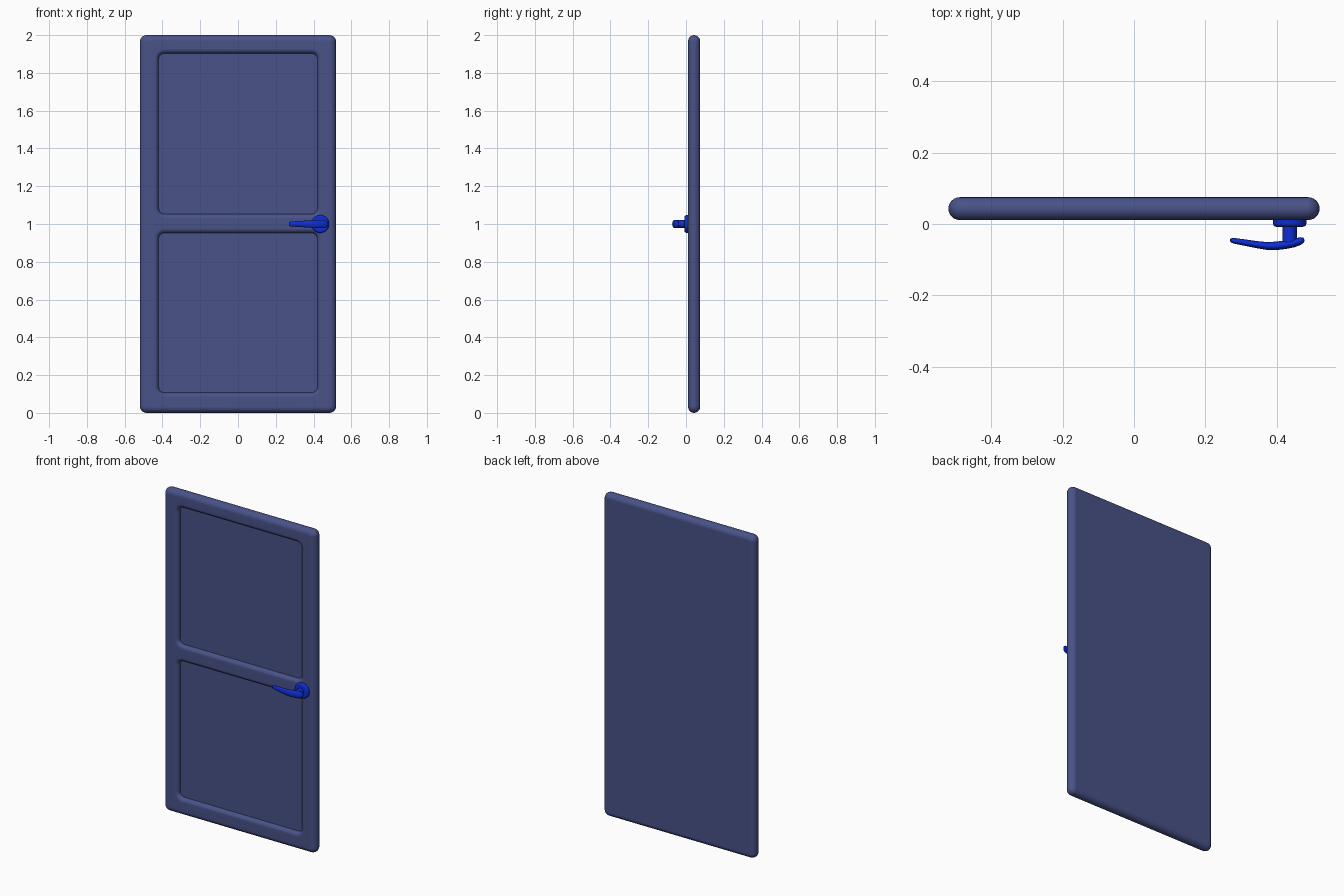
import bpy, bmesh
from math import sin, cos, pi

cube = bpy.data.objects.get("Cube")
if cube:
    bpy.data.objects.remove(cube, do_unlink=True)


def material(name, rgb):
    m = bpy.data.materials.new(name)
    m.use_nodes = True
    m.diffuse_color = (*rgb, 1)
    m.node_tree.nodes["Principled BSDF"].inputs["Base Color"].default_value = (*rgb, 1)
    return m


door_blue = material("slate blue", (0.065, 0.084, 0.245))
handle_blue = material("bright blue", (0.004, 0.028, 0.65))


def rounded_rect(bm, half_x, z0, z1, radius, y, steps=6):
    """Ring of vertices around a rounded rectangle facing the front."""
    ring = []
    corners = ((1, z1, 1), (-1, z1, 1), (-1, z0, -1), (1, z0, -1))
    for i, (sx, z, sz) in enumerate(corners):
        cx, cz = sx * (half_x - radius), z - sz * radius
        for k in range(steps + 1):
            a = (i + k / steps) * pi / 2
            ring.append(bm.verts.new((cx + radius * cos(a), y, cz + radius * sin(a))))
    return ring


def ellipse(bm, centre, rad_u, rad_z, axis, sides=24):
    """Ring of vertices across the x or y axis."""
    x, y, z = centre
    ring = []
    for k in range(sides):
        a = 2 * pi * k / sides
        u, w = rad_u * cos(a), rad_z * sin(a)
        ring.append(bm.verts.new((x, y + u, z + w) if axis == "x" else (x + u, y, z + w)))
    return ring


def bridge(bm, rings):
    for a, b in zip(rings, rings[1:]):
        n = len(a)
        for i in range(n):
            j = (i + 1) % n
            bm.faces.new((a[i], a[j], b[j], b[i]))


def finish(bm, name, mat):
    bmesh.ops.recalc_face_normals(bm, faces=bm.faces)
    mesh = bpy.data.meshes.new(name)
    bm.to_mesh(mesh)
    bm.free()
    mesh.materials.append(mat)
    ob = bpy.data.objects.new(name, mesh)
    bpy.context.collection.objects.link(ob)
    bpy.ops.object.select_all(action="DESELECT")
    ob.select_set(True)
    bpy.context.view_layer.objects.active = ob
    bpy.ops.object.shade_smooth_by_angle(angle=pi / 5)
    ob.modifiers.new("Even shading", "WEIGHTED_NORMAL").keep_sharp = True
    return ob


# Door leaf: rounded outer edge, flat back, two sunken panels in front
FRONT, BACK = 0.011, 0.075
R = (BACK - FRONT) / 2
bm = bmesh.new()
outer = []
for k in range(13):
    a = pi * k / 12
    inset = R * (1 - sin(a))
    outer.append(rounded_rect(bm, 0.52 - inset, inset, 2 - inset,
                              max(0.036 - inset, 0.004), FRONT + R - R * cos(a)))
bridge(bm, outer)
bm.faces.new(outer[-1])

rims = [outer[0]]
ROUND = 0.024
for z0, z1 in ((0.107, 0.952), (1.053, 1.903)):
    rings = []
    for k in range(7):
        a = pi / 2 * k / 6
        grow = ROUND * (1 - sin(a))
        rings.append(rounded_rect(bm, 0.42 + grow, z0 - grow, z1 + grow,
                                  0.03 + grow, FRONT + ROUND * (1 - cos(a))))
    bridge(bm, rings)
    bm.faces.new(rings[-1])
    rims.append(rings[0])

# Frame face between the outer edge and the panel rims
edges = [bm.edges.get((r[i - 1], r[i])) for r in rims for i in range(len(r))]
bmesh.ops.triangle_fill(bm, use_beauty=True, edges=edges, normal=(0, -1, 0))
finish(bm, "door_leaf", door_blue)


def turned(name, profile):
    """Solid turned around the handle spindle; profile is (y, radius)."""
    bm = bmesh.new()
    rings = [ellipse(bm, (0.436, y, 1.0), r, r, "y", 32) for y, r in profile]
    bridge(bm, rings)
    bm.faces.new(rings[0])
    bm.faces.new(rings[-1])
    finish(bm, name, handle_blue)


# Handle plate and neck
turned("handle_plate", [(0.02, 0.047), (0.001, 0.047), (-0.004, 0.045),
                        (-0.007, 0.041), (-0.008, 0.036)])
turned("handle_neck", [(0.0, 0.02), (-0.055, 0.02)])

# Lever: (x, y, half depth, half height) along its length
lever = [(0.477, -0.046, 0.003, 0.006), (0.474, -0.046, 0.008, 0.014),
         (0.466, -0.048, 0.011, 0.019), (0.45, -0.053, 0.012, 0.022),
         (0.425, -0.058, 0.012, 0.022), (0.4, -0.061, 0.012, 0.021),
         (0.375, -0.062, 0.011, 0.019), (0.345, -0.058, 0.010, 0.017),
         (0.31, -0.052, 0.009, 0.015), (0.28, -0.047, 0.008, 0.013),
         (0.272, -0.046, 0.006, 0.011), (0.269, -0.0455, 0.003, 0.006)]
bm = bmesh.new()
rings = [ellipse(bm, (x, y, 1.0), ry, rz, "x") for x, y, ry, rz in lever]
bridge(bm, rings)
bm.faces.new(rings[0])
bm.faces.new(rings[-1])
finish(bm, "handle_lever", handle_blue)
